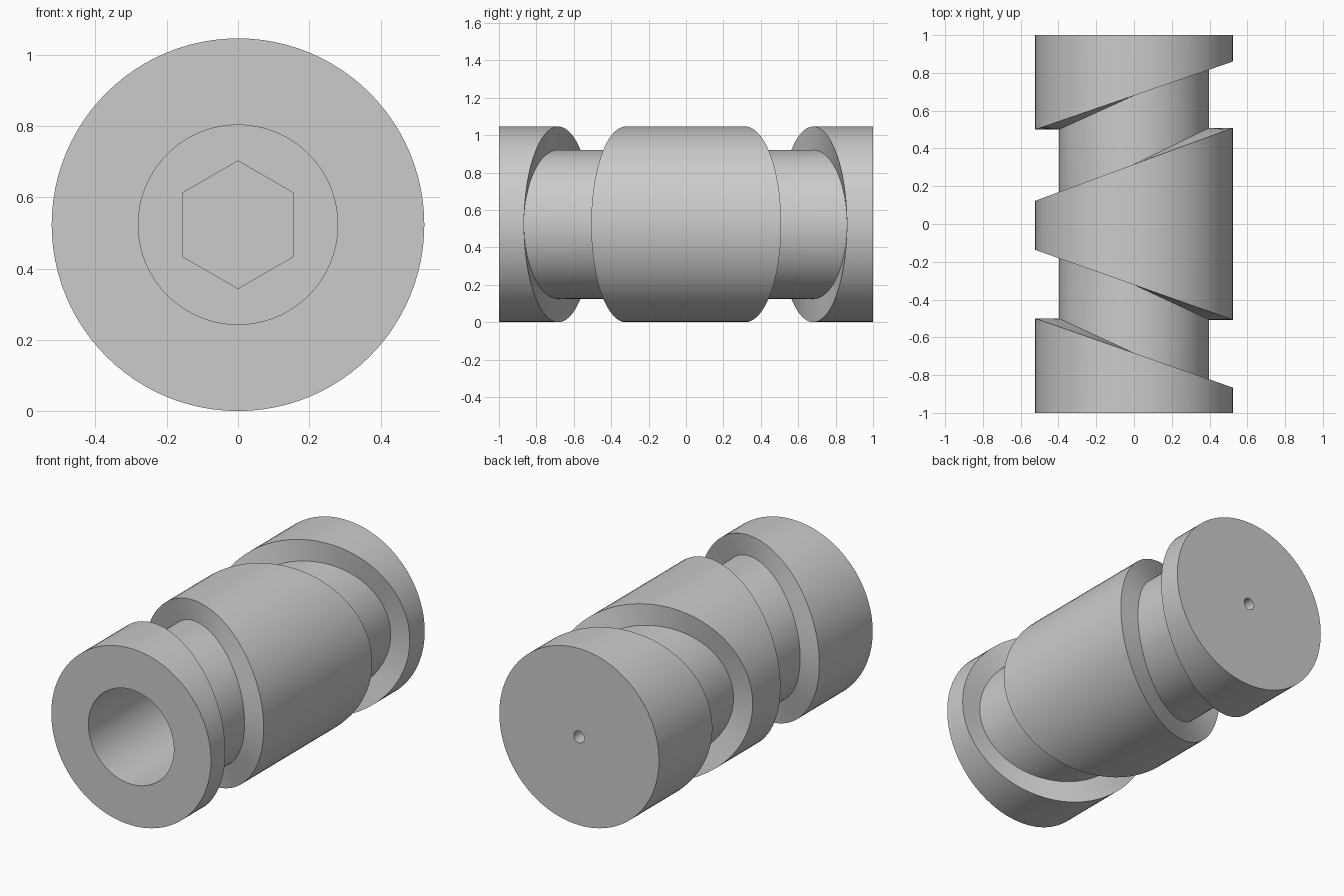
import bpy, bmesh
from math import cos, sin, pi, radians

cube = bpy.data.objects.get("Cube")
if cube:
    bpy.data.objects.remove(cube, do_unlink=True)

SEGMENTS = 96
OUTER, GROOVE, BORE, HOLE = 0.523, 0.398, 0.28, 0.035
HEX_APOTHEM = 0.155

# Single machined-metal grey
metal = bpy.data.materials.new("metal_grey")
metal.use_nodes = True
grey = (0.6, 0.6, 0.6, 1)
metal.diffuse_color = grey
metal.node_tree.nodes["Principled BSDF"].inputs["Base Color"].default_value = grey


def hex_radius(angle):
    """Distance to the wall of a hexagon with points at top and bottom."""
    step = radians(60)
    return HEX_APOTHEM / cos((angle + step / 2) % step - step / 2)


def ring(bm, radius, y, tilt=0.0):
    """Loop around the y axis; tilt shifts it along y from side to side."""
    loop = []
    for i in range(SEGMENTS):
        a = 2 * pi * i / SEGMENTS
        r = radius(a) if callable(radius) else radius
        loop.append(bm.verts.new((r * cos(a), y + tilt * cos(a), r * sin(a) + OUTER)))
    return loop


def turned_part(name, sections):
    """Skin a row of rings and close both ends."""
    bm = bmesh.new()
    loops = [ring(bm, *s) for s in sections]
    for a, b in zip(loops, loops[1:]):
        for i in range(SEGMENTS):
            j = (i + 1) % SEGMENTS
            bm.faces.new((a[i], a[j], b[j], b[i]))
    bm.faces.new(loops[0])
    bm.faces.new(loops[-1])
    bmesh.ops.recalc_face_normals(bm, faces=bm.faces)
    mesh = bpy.data.meshes.new(name)
    bm.to_mesh(mesh)
    bm.free()
    mesh.materials.append(metal)
    obj = bpy.data.objects.new(name, mesh)
    bpy.context.collection.objects.link(obj)
    bpy.ops.object.select_all(action="DESELECT")
    obj.select_set(True)
    bpy.context.view_layer.objects.active = obj
    bpy.ops.object.shade_smooth_by_angle(angle=radians(25))
    return obj


# Hexagonal socket at the bottom of the front bore
socket = [(hex_radius, 0.45), (hex_radius, 0.1), (BORE, 0.1), (BORE, -1)]
# Front collar, slanted groove, barrel, opposite slanted groove, rear collar
body = [
    (OUTER, -1), (OUTER, -0.683, -0.183),
    (GROOVE, -0.683, -0.183), (GROOVE, -0.322, -0.185),
    (OUTER, -0.322, -0.185), (OUTER, 0.316, 0.193),
    (GROOVE, 0.316, 0.193), (GROOVE, 0.68, 0.18),
    (OUTER, 0.68, 0.18), (OUTER, 1),
]
# Small blind hole in the rear face
rear_hole = [(HOLE, 1), (HOLE, 0.8)]

turned_part("grooved_roller", socket + body + rear_hole)
